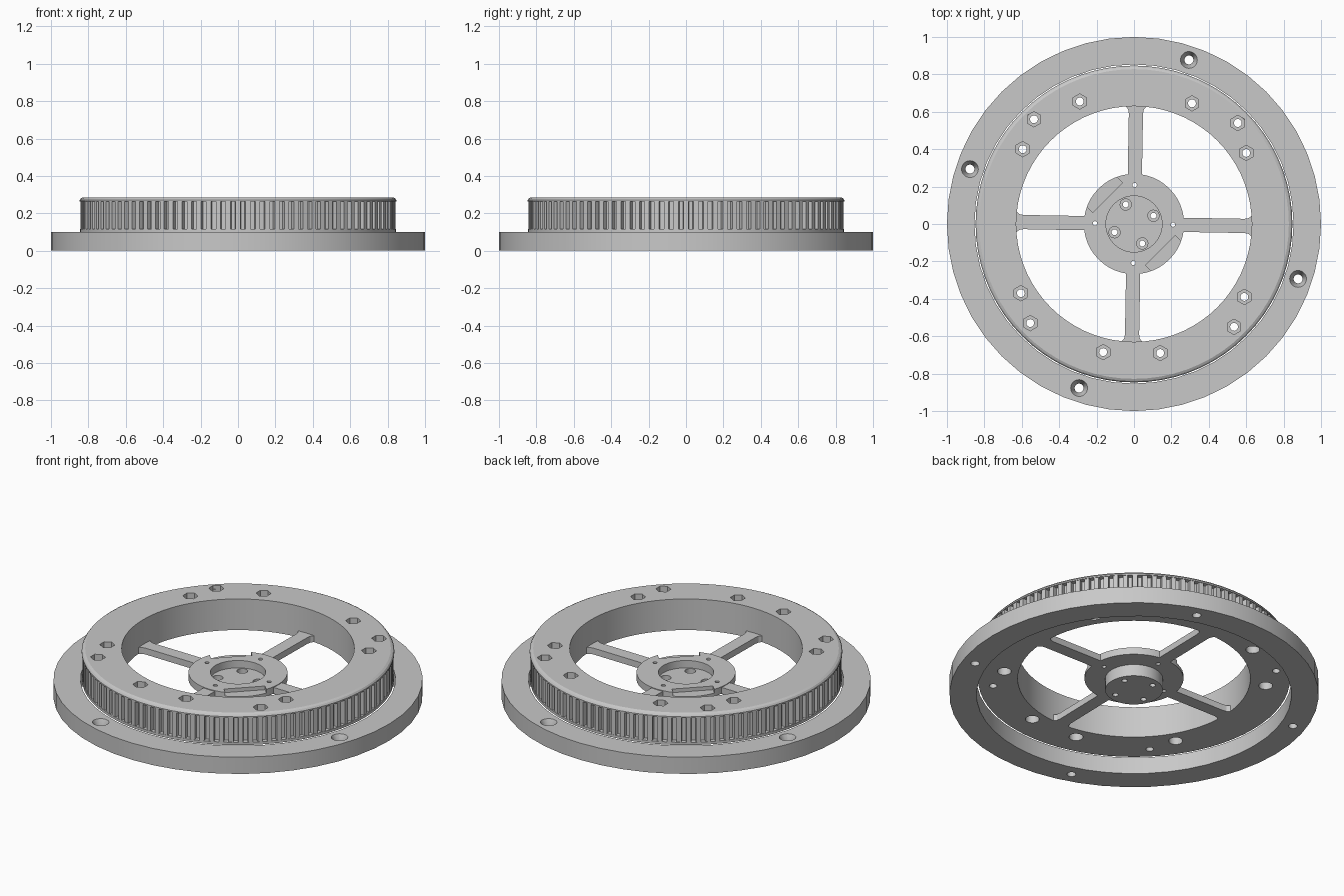
import bpy, bmesh
from math import pi, cos, sin, radians
from mathutils import Matrix, Vector

if "Cube" in bpy.data.objects:
    bpy.data.objects.remove(bpy.data.objects["Cube"], do_unlink=True)

grey = bpy.data.materials.new("light grey")
grey.use_nodes = True
grey.diffuse_color = (0.58, 0.58, 0.58, 1)
grey.node_tree.nodes["Principled BSDF"].inputs["Base Color"].default_value = grey.diffuse_color


def finish(bm, name):
    bmesh.ops.recalc_face_normals(bm, faces=bm.faces)
    mesh = bpy.data.meshes.new(name)
    bm.to_mesh(mesh)
    bm.free()
    mesh.materials.append(grey)
    ob = bpy.data.objects.new(name, mesh)
    bpy.context.collection.objects.link(ob)
    return ob


def lathe(name, profile, segments, closed=True):
    bm = bmesh.new()
    vs = [bm.verts.new((r, 0, z)) for r, z in profile]
    es = [bm.edges.new(p) for p in zip(vs, vs[1:])]
    if closed:
        es.append(bm.edges.new((vs[-1], vs[0])))
    bmesh.ops.spin(bm, geom=vs + es, cent=(0, 0, 0), axis=(0, 0, 1),
                   angle=2 * pi, steps=segments)
    bmesh.ops.remove_doubles(bm, verts=bm.verts, dist=1e-5)
    return finish(bm, name)


def prism(bm, points, z0, z1, angle):
    """Extrude an outline upward and turn it about the z axis."""
    rot = Matrix.Rotation(angle, 4, 'Z')
    low = [bm.verts.new(rot @ Vector((x, y, z0))) for x, y in points]
    high = [bm.verts.new(rot @ Vector((x, y, z1))) for x, y in points]
    bm.faces.new(low[::-1])
    bm.faces.new(high)
    for i in range(len(low)):
        j = (i + 1) % len(low)
        bm.faces.new((low[i], low[j], high[j], high[i]))


def holes(bm, spots, z0, z1, r0, r1=None, sides=20):
    """Add a cylinder or cone at each spot."""
    for x, y in spots:
        bmesh.ops.create_cone(bm, cap_ends=True, segments=sides, radius1=r0,
                              radius2=r1 or r0, depth=z1 - z0,
                              matrix=Matrix.Translation((x, y, (z0 + z1) / 2)))


def cut(ob, bm):
    """Subtract the cutter mesh and bake the result."""
    cutter = finish(bm, "cutter")
    cutter.hide_render = True
    mod = ob.modifiers.new("cut", 'BOOLEAN')
    mod.operation, mod.solver, mod.object = 'DIFFERENCE', 'EXACT', cutter
    dg = bpy.context.evaluated_depsgraph_get()
    mesh = bpy.data.meshes.new_from_object(ob.evaluated_get(dg))
    ob.modifiers.clear()
    ob.data = mesh
    bpy.data.objects.remove(cutter, do_unlink=True)


def around(radius, start, count=4):
    return [(radius * cos(start + 2 * pi * i / count),
             radius * sin(start + 2 * pi * i / count)) for i in range(count)]


TWIST = radians(-1)

# Base ring with four countersunk screw holes
base_ring = lathe("base_ring", [(0.853, 0), (1, 0), (1, 0.1), (0.853, 0.1)], 48)
screws = around(0.925, radians(71.5))
bm = bmesh.new()
holes(bm, screws, -0.05, 0.15, 0.024)
cut(base_ring, bm)
bm = bmesh.new()
holes(bm, screws, 0.05, 0.102, 0.024, 0.046)
cut(base_ring, bm)

# Pulley rim with flanges and rounded top edge
pulley_rim = lathe("pulley_rim", [
    (0.63, 0.1), (0.845, 0.1), (0.845, 0.116), (0.818, 0.116), (0.818, 0.262),
    (0.847, 0.262), (0.847, 0.27), (0.84, 0.28), (0.828, 0.286), (0.63, 0.286)], 72)

# Rim bolts: hex pockets above, counterbores below the inner ones
inner_bolts = [(-0.29, 0.655), (-0.595, 0.4), (0.31, 0.645), (0.6, 0.38),
               (-0.605, -0.37), (-0.165, -0.685), (0.14, -0.69), (0.59, -0.39)]
outer_bolts = [(-0.535, 0.56), (0.555, 0.54), (-0.555, -0.53), (0.535, -0.55)]
bolts = inner_bolts + outer_bolts
bm = bmesh.new()
holes(bm, bolts, 0.05, 0.35, 0.021)
cut(pulley_rim, bm)
bm = bmesh.new()
holes(bm, bolts, 0.23, 0.35, 0.041, sides=6)
holes(bm, inner_bolts, 0.05, 0.16, 0.038)
cut(pulley_rim, bm)

# Belt teeth
TEETH = 100
bm = bmesh.new()
for i in range(TEETH):
    prism(bm, [(0.81, -0.016), (0.843, -0.013), (0.843, 0.013), (0.81, 0.016)],
          0.114, 0.264, 2 * pi * i / TEETH)
belt_teeth = finish(bm, "belt_teeth")

# Four spokes flaring into the rim
bm = bmesh.new()
side = [(0.25, 0.038), (0.59, 0.038), (0.612, 0.042), (0.623, 0.05), (0.635, 0.062)]
outline = [(x, -y) for x, y in side] + side[::-1]
for i in range(4):
    prism(bm, outline, 0.1, 0.138, TWIST + i * pi / 2)
spokes = finish(bm, "spokes")

# Hub disc with central cup
hub = lathe("hub", [(0, 0.03), (0.156, 0.03), (0.156, 0.1), (0.268, 0.1), (0.268, 0.142),
                    (0.15, 0.142), (0.15, 0.098), (0, 0.098)], 48, closed=False)
cup_bolts = around(0.113, radians(23))
bm = bmesh.new()
holes(bm, cup_bolts, 0, 0.2, 0.016)
holes(bm, around(0.208, TWIST), 0.05, 0.2, 0.012, sides=12)
cut(hub, bm)
bm = bmesh.new()
holes(bm, cup_bolts, 0.065, 0.2, 0.03)
for a in (-45, 135):
    prism(bm, [(0.2, -0.113), (0.32, -0.113), (0.32, 0.113), (0.2, 0.113)],
          0.12, 0.2, radians(a))
cut(hub, bm)

# Smooth round walls, crisp edges
for ob in (base_ring, pulley_rim, belt_teeth, spokes, hub):
    bpy.ops.object.select_all(action='DESELECT')
    ob.select_set(True)
    bpy.context.view_layer.objects.active = ob
    bpy.ops.object.shade_smooth_by_angle(angle=radians(25))
